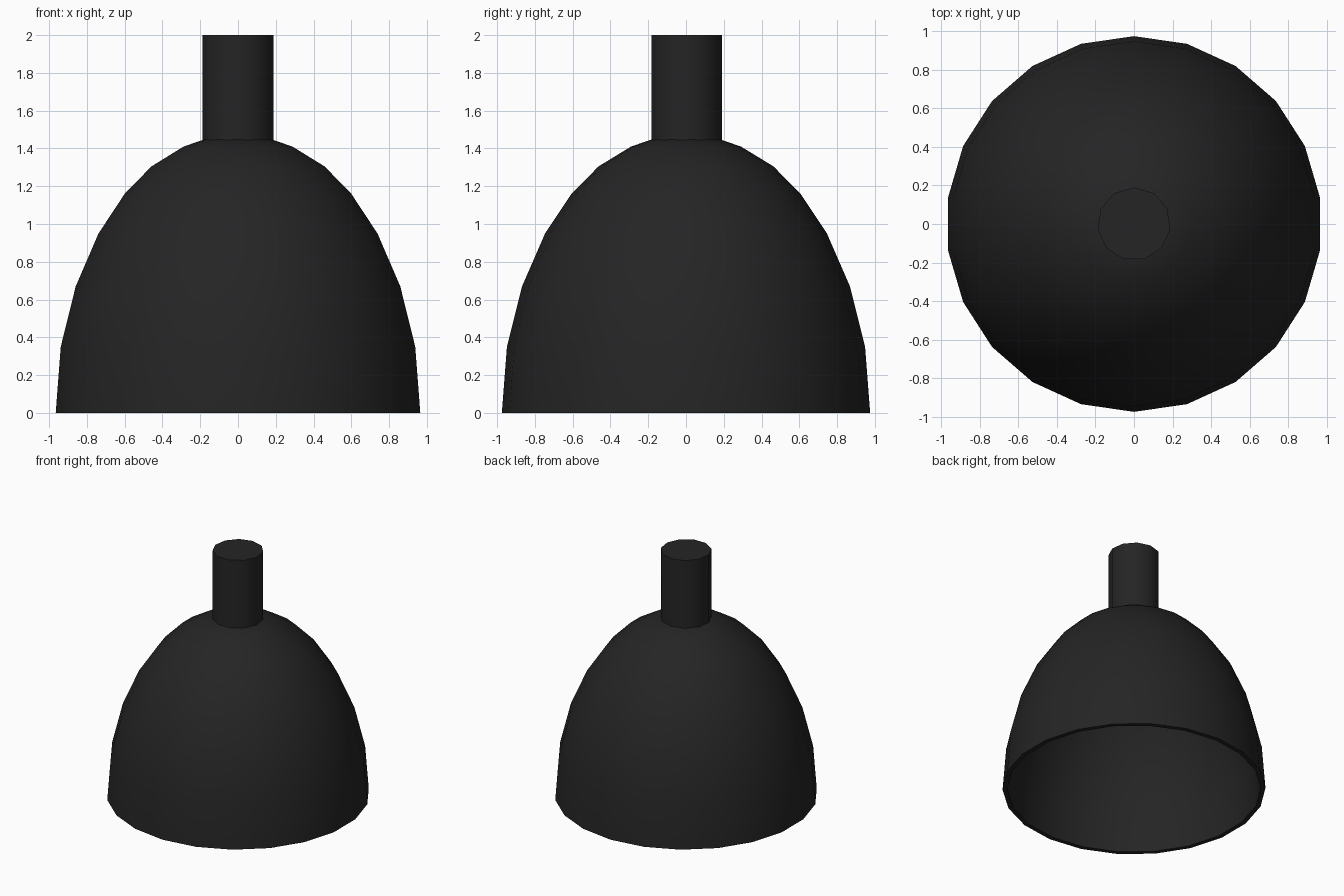
import bpy
import bmesh
import math

cube = bpy.data.objects.get("Cube")
if cube:
    bpy.data.objects.remove(cube, do_unlink=True)

black = bpy.data.materials.new("matt black")
black.use_nodes = True
colour = (0.018, 0.018, 0.018, 1)
black.diffuse_color = colour
black.node_tree.nodes["Principled BSDF"].inputs["Base Color"].default_value = colour


def lathe(name, profile, sides, start, angle):
    """Revolve (radius, height) points about z; zero radius makes a pole."""
    bm = bmesh.new()
    rings = []
    for r, z in profile:
        if r == 0:
            rings.append([bm.verts.new((0, 0, z))] * sides)
            continue
        turns = [start + math.tau * i / sides for i in range(sides)]
        rings.append([bm.verts.new((r * math.cos(a), r * math.sin(a), z)) for a in turns])
    for low, high in zip(rings, rings[1:]):
        for i in range(sides):
            j = (i + 1) % sides
            bm.faces.new(dict.fromkeys((low[i], low[j], high[j], high[i])))
    bmesh.ops.recalc_face_normals(bm, faces=bm.faces)
    mesh = bpy.data.meshes.new(name)
    bm.to_mesh(mesh)
    bm.free()
    mesh.materials.append(black)
    obj = bpy.data.objects.new(name, mesh)
    bpy.context.collection.objects.link(obj)
    bpy.ops.object.select_all(action="DESELECT")
    obj.select_set(True)
    bpy.context.view_layer.objects.active = obj
    bpy.ops.object.shade_smooth_by_angle(angle=math.radians(angle))
    return obj


# Hollow dome: outer wall up to the crown, inner wall back to the rim
outer = [(0.975, 0), (0.948, 0.35), (0.868, 0.67), (0.746, 0.95),
         (0.606, 1.16), (0.463, 1.305), (0.291, 1.41), (0.18, 1.448)]
wall = 0.035
inner = [(r - wall, z * (1 - wall / 1.45)) for r, z in outer]
profile = [(0, 1.455)] + outer[::-1] + inner + [(0, 1.42)]
lathe("lamp_shade", profile, 22, math.pi / 2, 40)

# Cable holder on the crown
lathe("cable_holder", [(0, 1.44), (0.19, 1.44), (0.19, 2), (0, 2)], 11, math.pi / 2, 40)
